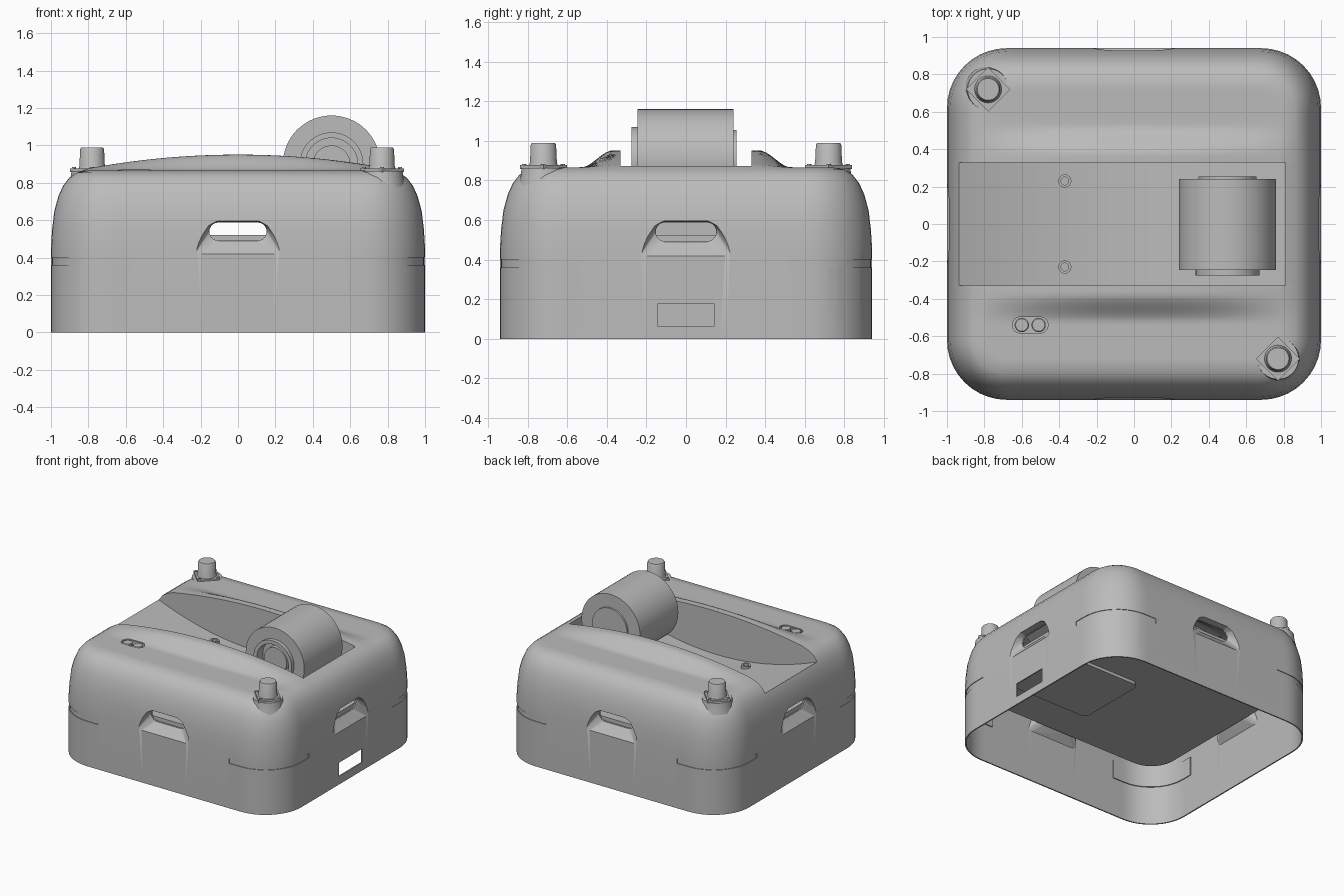
import bpy, bmesh
from math import sin, cos, pi
from mathutils import Matrix, Vector

if "Cube" in bpy.data.objects:
    bpy.data.objects.remove(bpy.data.objects["Cube"])

grey = bpy.data.materials.new("plain_grey")
grey.use_nodes = True
GREY = (0.5, 0.5, 0.5, 1)
grey.diffuse_color = GREY
grey.node_tree.nodes["Principled BSDF"].inputs["Base Color"].default_value = GREY

HX, HY, R, WALL = 1.0, 0.94, 0.32, 0.01


def finish(name, bm, mat=None):
    bmesh.ops.recalc_face_normals(bm, faces=bm.faces)
    me = bpy.data.meshes.new(name)
    bm.to_mesh(me)
    bm.free()
    me.materials.append(grey)
    ob = bpy.data.objects.new(name, me)
    bpy.context.collection.objects.link(ob)
    if mat:
        me.transform(mat)
    return ob


def loft(name, loops, mat=None):
    """Skin a row of equal loops and cap both ends."""
    bm = bmesh.new()
    rows = [[bm.verts.new(p) for p in lp] for lp in loops]
    n = len(rows[0])
    for a, b in zip(rows, rows[1:]):
        for i in range(n):
            j = (i + 1) % n
            bm.faces.new((a[i], a[j], b[j], b[i]))
    bm.faces.new(rows[0])
    bm.faces.new(rows[-1])
    return finish(name, bm, mat)


def hull(name, pts, mat):
    bm = bmesh.new()
    for p in pts:
        bm.verts.new(p)
    bmesh.ops.convex_hull(bm, input=bm.verts)
    return finish(name, bm, mat)


def activate(ob):
    bpy.ops.object.select_all(action='DESELECT')
    ob.select_set(True)
    bpy.context.view_layer.objects.active = ob


def smooth(ob, angle=0.55):
    activate(ob)
    bpy.ops.object.shade_smooth_by_angle(angle=angle)
    return ob


def cut(target, cutters):
    activate(target)
    for c in cutters:
        m = target.modifiers.new("cut", 'BOOLEAN')
        m.operation, m.solver, m.object = 'DIFFERENCE', 'EXACT', c
        bpy.ops.object.modifier_apply(modifier=m.name)
        bpy.data.objects.remove(c)


def arc(cx, cy, r, a0, a1, n):
    return [(cx + r * cos(a0 + (a1 - a0) * i / n), cy + r * sin(a0 + (a1 - a0) * i / n)) for i in range(n + 1)]


def rounded(hx, hy, r, seg=10, side=1):
    """Rounded rectangle with subdivided straight sides."""
    arcs = [arc(sx * (hx - r), sy * (hy - r), r, k * pi / 2, (k + 1) * pi / 2, seg)
            for k, (sx, sy) in enumerate([(1, 1), (-1, 1), (-1, -1), (1, -1)])]
    out = []
    for k in range(4):
        out += arcs[k]
        a, b = Vector(arcs[k][-1]), Vector(arcs[(k + 1) % 4][0])
        out += [tuple(a.lerp(b, i / side)) for i in range(1, side)]
    return out


def slab(name, pts, z0, z1, x=0, y=0):
    return loft(name, [[(px + x, py + y, z) for px, py in pts] for z in (z0, z1)])


def turned(name, profile, x, y, z=0, axis='Z', n=40):
    """Turn (radius, height) pairs about an axis."""
    mat = Matrix.Translation((x, y, z))
    if axis == 'Y':
        mat = mat @ Matrix.Rotation(-pi / 2, 4, 'X')
    loops = [[(r * cos(2 * pi * i / n), r * sin(2 * pi * i / n), h) for i in range(n)] for r, h in profile]
    return smooth(loft(name, loops, mat))


# Housing: straight sides, soft shoulder, arched mound along the tray
def mound(x, y):
    t = min(1, max(0, (0.53 - abs(y)) / 0.16))
    return 0.085 * max(0, 1 - (x / 0.86) ** 2) * t * t * (3 - 2 * t)


SHOULDER = [(0, 0.45), (0.006, 0.55), (0.018, 0.65), (0.04, 0.73), (0.065, 0.785),
            (0.1, 0.83), (0.14, 0.855), (0.2, 0.866)]


def housing(name, t, bottom):
    loops = []
    for d, z in [(0, bottom + t)] + SHOULDER:
        ring = rounded(HX - t - d, HY - t - d, R - t - d, side=36)
        loops.append([(x, y, z - t + (mound(x, y) if d > 0.09 else 0)) for x, y in ring])
    for k in range(1, 37):
        s = 1 - k / 37
        loops.append([(x * s, y * s, SHOULDER[-1][1] - t + mound(x * s, y * s)) for x, y in ring])
    return loft(name, loops)


# Tray: straight walls and a bowed floor
def floor(x):
    return 0.605 + 0.23 * (x + 0.05) ** 2


def tray(t):
    x0, x1, w = -0.95 - t, 0.81 + t, 0.33 + t
    loops = []
    for i in range(33):
        x = x0 + (x1 - x0) * i / 32
        z = floor(x) - t
        loops.append([(x, -w, z), (x, w, z), (x, w, 1.4), (x, -w, 1.4)])
    return loft("tray_cutter", loops)


# Hand grips on all four sides
def side_matrix(k):
    dist = HX if k % 2 else HY
    return Matrix.Rotation(k * pi / 2, 4, 'Z') @ Matrix.Translation((0, -dist, 0))


def stadium(hw, r, zc, y):
    pts = arc(hw - r, zc, r, -pi / 2, pi / 2, 10) + arc(r - hw, zc, r, pi / 2, 3 * pi / 2, 10)
    return [(u, y, z) for u, z in pts]


def scoop(k, t):
    mouth = [(0.215, 0.405), (0.235, 0.415), (0.225, 0.46), (0.205, 0.505), (0.165, 0.568), (0.11, 0.598)]
    pts = [(s * (u + t), -0.012, z + (t if z > 0.5 else -t)) for u, z in mouth for s in (-1, 1)]
    pts += stadium(0.155 + t, 0.05 + t, 0.54, 0.06 + t)
    return hull("scoop_cutter", pts, side_matrix(k))


def slot(k):
    return loft("slot_cutter", [stadium(0.153, 0.048, 0.54, y) for y in (-0.1, 0.15)], side_matrix(k))


# Corner strips following the rounded corners
CORNERS = [(sx, sy, ("left" if sx > 0 else "right") + ("_back" if sy > 0 else "_front"))
           for sx in (-1, 1) for sy in (-1, 1)]


def corner_strip(name, sx, sy, off, z0, z1, thick):
    def path(o):
        return [(HX + o, 0.53)] + arc(HX - R, HY - R, R + o, 0, pi / 2, 10) + [(0.58, HY + o)]
    loops = [[(sx * a[0], sy * a[1], z0), (sx * b[0], sy * b[1], z0),
              (sx * b[0], sy * b[1], z1), (sx * a[0], sy * a[1], z1)]
             for a, b in zip(path(off), path(off - thick))]
    return smooth(loft(name, loops))


body = housing("housing", 0, 0)
cavity = housing("cavity_cutter", WALL, -0.1)
cut(cavity, [tray(WALL)] + [scoop(k, WALL) for k in range(4)])
cut(body, [cavity, tray(0)] + [scoop(k, 0) for k in range(4)] + [slot(k) for k in range(4)])

# Socket opening, button recess and corner grooves
socket = slab("socket_cutter", rounded(0.2, 0.145, 0.005, 2), 0.065, 0.175, x=1)
recess = slab("recess_cutter", rounded(0.095, 0.043, 0.042, 8), 0.85, 1.0, x=-0.555, y=-0.54)
grooves = [corner_strip("groove_cutter", sx, sy, 0.02, 0.36, 0.4, 0.0255) for sx, sy, tag in CORNERS]
cut(body, [socket, recess] + grooves)
smooth(body)

for sx, sy, tag in CORNERS:
    corner_strip("inner_pad_" + tag, sx, sy, -0.008, 0.31, 0.46, 0.01)

# Buttons and tray bosses
for i, x in enumerate((-0.6, -0.51)):
    turned(f"button_{i + 1}", [(0.038, 0.845), (0.038, 0.862), (0.033, 0.866)], x, -0.54)
for i, y in enumerate((-0.23, 0.23)):
    turned(f"tray_boss_{i + 1}", [(0.035, 0.6), (0.035, 0.65), (0.021, 0.65), (0.021, 0.62)], -0.37, y)

# Knobs on square plates over small pedestals
for tag, x, y in (("back", -0.78, 0.72), ("front", 0.77, -0.72)):
    turned("knob_pedestal_" + tag, [(0.125, 0.775), (0.115, 0.82), (0.11, 0.863)], x, y)
    diamond = [(0.118, 0), (0, 0.118), (-0.118, 0), (0, -0.118)]
    slab("knob_plate_" + tag, diamond, 0.858, 0.878, x, y)
    turned("knob_" + tag, [(0.075, 0.87), (0.068, 0.89), (0.064, 0.98), (0.058, 0.99)], x, y)
    for i, (dx, dy) in enumerate(diamond):
        turned(f"plate_screw_{tag}_{i + 1}", [(0.011, 0.87), (0.011, 0.884)], x + dx * 0.82, y + dy * 0.82, n=12)

# Paper roll with a hollow core at the front, solid hub at the back, and spindle
turned("paper_roll", [(0.14, -0.2), (0.14, -0.275), (0.17, -0.275), (0.17, -0.245), (0.26, -0.245),
                      (0.26, 0.24), (0.155, 0.24), (0.155, 0.255)],
       0.5, 0, 0.9, 'Y', 64)
turned("roll_spindle", [(0.1, -0.24), (0.1, 0.24)], 0.5, 0, 0.9, 'Y')

# Inner deck, drive block above it and circuit box below it
slab("inner_deck", rounded(HX - 0.072, HY - 0.072, 0.2), 0.465, 0.522)
slab("drive_block", rounded(0.22, 0.3, 0.02, 4), 0.52, 0.605, x=0.45)
slab("circuit_box", rounded(0.38, 0.3, 0.05, 6), 0.44, 0.467, x=0.38, y=-0.25)
